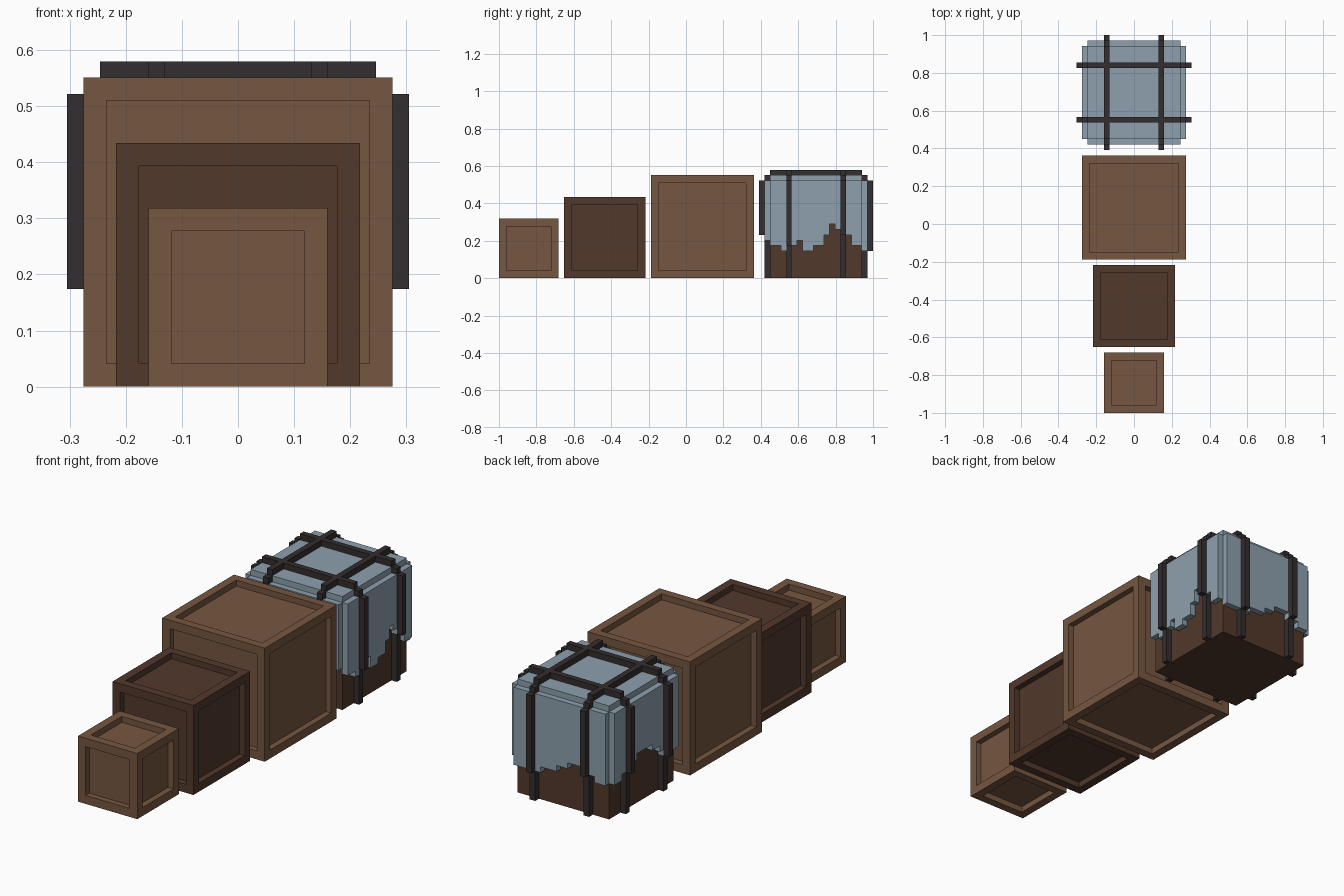
import bpy, bmesh, math
from mathutils import Matrix, Vector

if "Cube" in bpy.data.objects:
    bpy.data.objects.remove(bpy.data.objects["Cube"])

V = 2 / 69            # one block
COVERED_Y = 58.5      # middle of the covered crate, in blocks from the front end


def material(name, rgb):
    def linear(c):
        c /= 255
        return c / 12.92 if c <= 0.04045 else ((c + 0.055) / 1.055) ** 2.4
    m = bpy.data.materials.new(name)
    m.use_nodes = True
    colour = [linear(c) for c in rgb] + [1]
    m.diffuse_color = colour
    m.node_tree.nodes["Principled BSDF"].inputs["Base Color"].default_value = colour
    return m


light_wood = material("light_wood", (118, 86, 64))
dark_wood = material("dark_wood", (82, 56, 43))
cloth = material("blue_cloth", (141, 160, 174))
strap = material("black_strap", (52, 45, 46))


def add_box(bm, lo, hi):
    """Box between two corners, in blocks."""
    lo, hi = Vector(lo), Vector(hi)
    mat = Matrix.Translation((lo + hi) / 2) @ Matrix.Diagonal((*(hi - lo), 1))
    return bmesh.ops.create_cube(bm, size=1, matrix=mat)["verts"]


def finish(bm, name, mat, centre_y, angle=0):
    """Turn about the vertical axis, scale from blocks and place."""
    bm.transform(Matrix.Scale(V, 4) @ Matrix.Rotation(angle, 4, "Z"))
    bmesh.ops.recalc_face_normals(bm, faces=bm.faces)
    mesh = bpy.data.meshes.new(name)
    bm.to_mesh(mesh)
    bm.free()
    mesh.materials.append(mat)
    ob = bpy.data.objects.new(name, mesh)
    ob.location.y = centre_y * V - 1
    bpy.context.collection.objects.link(ob)


# Open crates: every face has a sunken panel
def crate(name, size, start, mat):
    bm = bmesh.new()
    h = size / 2
    add_box(bm, (-h, -h, 0), (h, h, size))
    panels = list(bm.faces)
    bmesh.ops.inset_individual(bm, faces=panels, thickness=2)
    for f in panels:
        n = f.normal.copy()
        inner = bmesh.ops.extrude_face_region(bm, geom=[f])["geom"]
        bmesh.ops.translate(bm, vec=-n, verts=[g for g in inner if isinstance(g, bmesh.types.BMVert)])
        bm.faces.remove(f) if f.is_valid else None
    finish(bm, name, mat, start + h)


crate("small_crate", 11, 0, light_wood)
crate("medium_crate", 15, 12, dark_wood)
crate("large_crate", 19, 28, light_wood)

# Covered crate body
bm = bmesh.new()
add_box(bm, (-8.5, -8.5, 0), (8.5, 8.5, 18))
finish(bm, "covered_crate_body", dark_wood, COVERED_Y)

# Cloth on top
bm = bmesh.new()
add_box(bm, (-8.5, -8.5, 18), (8.5, 8.5, 19))
finish(bm, "cloth_top", cloth, COVERED_Y)


# Cloth sides with a ragged hem; each digit is the hem height of one column
def cloth_side(name, hem, angle):
    points = [(8.5, 18), (-8.5, 18)]
    for i, z in enumerate(hem):
        if i == 0 or z != hem[i - 1]:
            if i:
                points.append((i - 8.5, hem[i - 1]))
            points.append((i - 8.5, z))
    points.append((8.5, hem[-1]))
    bm = bmesh.new()
    face = bm.faces.new([bm.verts.new((x, -8.5, z)) for x, z in points])
    out = bmesh.ops.extrude_face_region(bm, geom=[face])["geom"]
    bmesh.ops.translate(bm, vec=(0, -1, 0), verts=[g for g in out if isinstance(g, bmesh.types.BMVert)])
    if face.is_valid and all(len(e.link_faces) > 2 for e in face.edges):
        bm.faces.remove(face)
    finish(bm, name, cloth, COVERED_Y, angle)


# Straps step inward below the hem and over the top edge
def side_straps(name, hem, angle):
    bm = bmesh.new()
    for column in (3, 13):
        x, z = column - 8.5, hem[column]
        add_box(bm, (x, -9.5, 0), (x + 1, -8.5, z))
        add_box(bm, (x, -10.5, z), (x + 1, -9.5, 18))
        add_box(bm, (x, -9.5, 18), (x + 1, -8.5, 19))
    finish(bm, name, strap, COVERED_Y, angle)


hems = {"front": "67889988789988877",
        "right": "66566755668898866".replace("889", "8A9"),
        "back": "55555666778887766",
        "left": "66777899998876666"}
for turn, (side, text) in enumerate(hems.items()):
    hem = [int(c, 16) for c in text]
    angle = turn * math.pi / 2
    cloth_side("cloth_" + side, hem, angle)
    side_straps("straps_" + side, hem, angle)

# Crossing straps on top
for i, angle in enumerate((0, math.pi / 2)):
    bm = bmesh.new()
    for x in (-5, 5):
        add_box(bm, (x - 0.5, -8.5, 19), (x + 0.5, 8.5, 20))
    finish(bm, ("straps_top_lengthwise", "straps_top_crosswise")[i], strap, COVERED_Y, angle)
